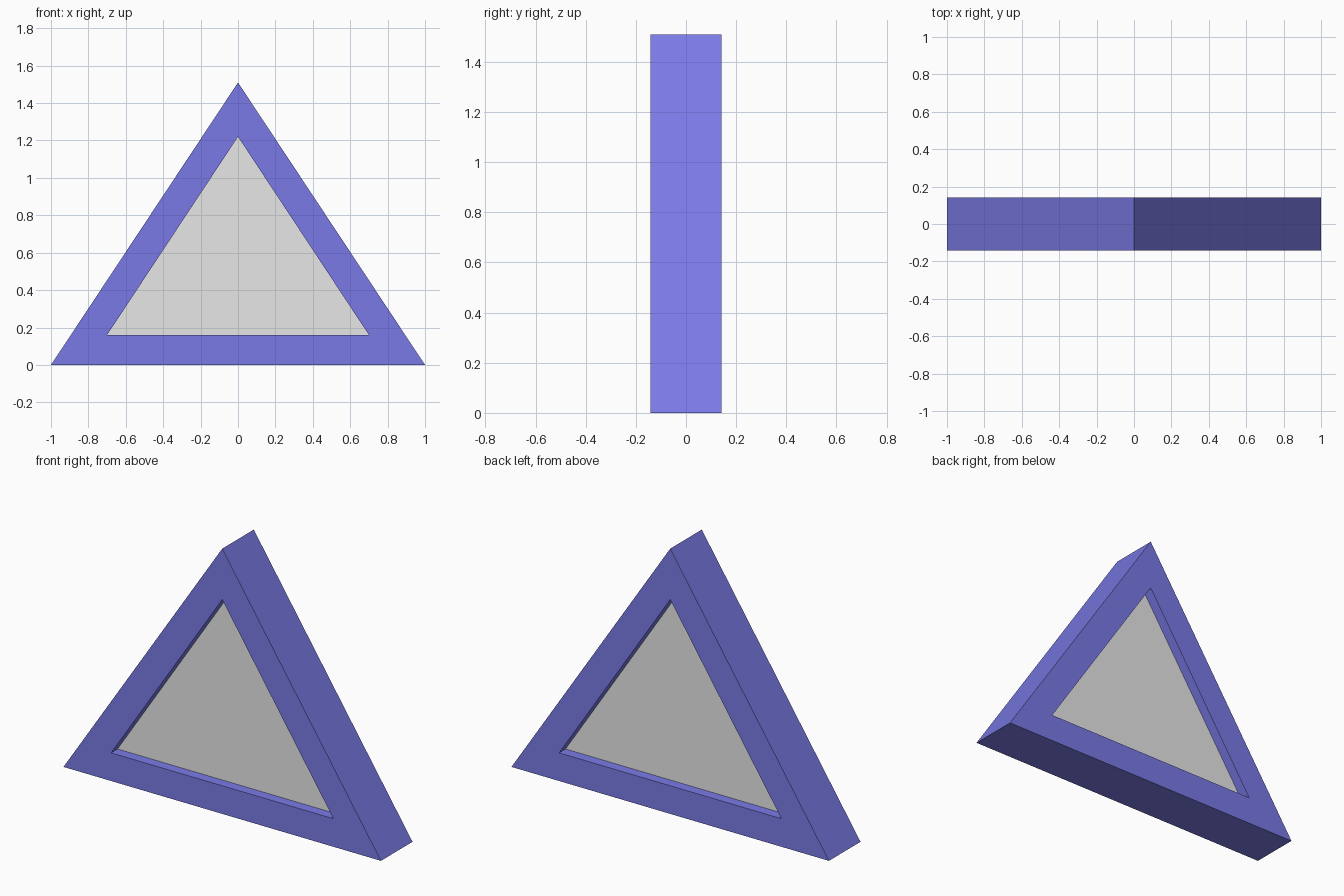
import bpy, bmesh

if "Cube" in bpy.data.objects:
    bpy.data.objects.remove(bpy.data.objects["Cube"])


def material(name, rgb):
    m = bpy.data.materials.new(name)
    m.diffuse_color = (*rgb, 1.0)
    m.use_nodes = True
    m.node_tree.nodes["Principled BSDF"].inputs["Base Color"].default_value = m.diffuse_color
    return m


def make_object(name, bm, mat):
    bmesh.ops.recalc_face_normals(bm, faces=bm.faces)
    mesh = bpy.data.meshes.new(name)
    bm.to_mesh(mesh)
    bm.free()
    mesh.materials.append(mat)
    ob = bpy.data.objects.new(name, mesh)
    bpy.context.collection.objects.link(ob)
    return ob


def ring(bm, profile, y):
    return [bm.verts.new((x, y, z)) for x, z in profile]


OUTER = [(-1, 0), (1, 0), (0, 1.51)]
INNER = [(-0.70, 0.16), (0.70, 0.16), (0, 1.22)]
HALF_DEPTH = 0.142
HALF_PANEL = 0.084

blue = material("periwinkle blue", (0.195, 0.195, 0.80))
grey = material("light grey", (0.80, 0.80, 0.80))

# Triangular frame: four triangle rings bridged into a closed loop
bm = bmesh.new()
rings = [ring(bm, OUTER, -HALF_DEPTH), ring(bm, OUTER, HALF_DEPTH),
         ring(bm, INNER, HALF_DEPTH), ring(bm, INNER, -HALF_DEPTH)]
for a, b in zip(rings, rings[1:] + rings[:1]):
    for i in range(3):
        j = (i + 1) % 3
        bm.faces.new((a[i], a[j], b[j], b[i]))
make_object("triangle_frame", bm, blue)

# Recessed panel filling the opening
bm = bmesh.new()
front, back = ring(bm, INNER, -HALF_PANEL), ring(bm, INNER, HALF_PANEL)
bm.faces.new(front)
bm.faces.new(back)
for i in range(3):
    j = (i + 1) % 3
    bm.faces.new((front[i], front[j], back[j], back[i]))
make_object("centre_panel", bm, grey)
